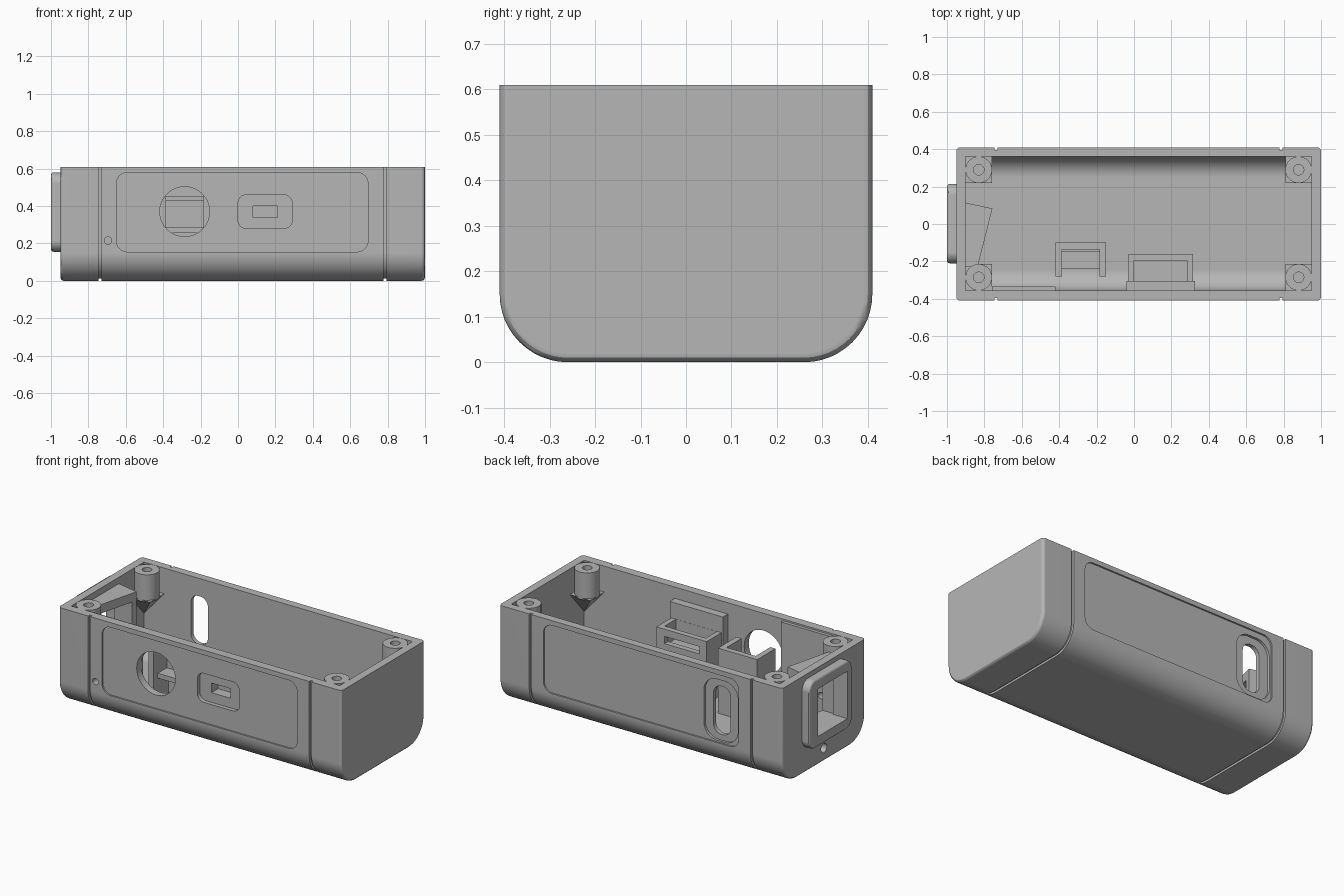
import bpy, bmesh
from math import sin, cos, pi, radians
from mathutils import Vector

cube = bpy.data.objects.get("Cube")
if cube:
    bpy.data.objects.remove(cube, do_unlink=True)

grey = bpy.data.materials.new("matte_grey")
grey.use_nodes = True
grey.diffuse_color = (0.47, 0.47, 0.47, 1)
grey.node_tree.nodes["Principled BSDF"].inputs["Base Color"].default_value = (0.47, 0.47, 0.47, 1)


# ---------- helpers ----------
def arc(cx, cy, r, a0, a1, n=12):
    return [(cx + r * cos(radians(a0 + (a1 - a0) * i / n)),
             cy + r * sin(radians(a0 + (a1 - a0) * i / n))) for i in range(n + 1)]


def disc(cx, cy, r):
    return arc(cx, cy, r, 0, 360, 40)[:-1]


def rect(u0, u1, v0, v1):
    return [(u0, v0), (u1, v0), (u1, v1), (u0, v1)]


def rounded(u0, u1, v0, v1, r):
    return (arc(u0 + r, v0 + r, r, 180, 270, 8) + arc(u1 - r, v0 + r, r, 270, 360, 8)
            + arc(u1 - r, v1 - r, r, 0, 90, 8) + arc(u0 + r, v1 - r, r, 90, 180, 8))


def trough(y0, y1, z0, z1, r):
    """Open-topped U outline with rounded lower corners."""
    return ([(y0, z1)] + arc(y0 + r, z0 + r, r, 180, 270)
            + arc(y1 - r, z0 + r, r, 270, 360) + [(y1, z1)])


PLACE = {"x": lambda u, v, w: (w, u, v),
         "y": lambda u, v, w: (u, w, v),
         "z": lambda u, v, w: (u, v, w)}


def finish(name, bm):
    bmesh.ops.recalc_face_normals(bm, faces=bm.faces)
    mesh = bpy.data.meshes.new(name)
    bm.to_mesh(mesh)
    bm.free()
    mesh.materials.append(grey)
    ob = bpy.data.objects.new(name, mesh)
    bpy.context.collection.objects.link(ob)
    return ob


def prism(name, pts, axis, a, b, bevel=0, pick=None):
    """Extrude a 2D outline along an axis; optionally bevel chosen cap edges."""
    bm = bmesh.new()
    place = PLACE[axis]
    cap = bm.faces.new([bm.verts.new(place(u, v, a)) for u, v in pts])
    ext = bmesh.ops.extrude_face_region(bm, geom=[cap], use_keep_orig=True)
    shift = Vector(place(0, 0, b - a))
    for v in ext["geom"]:
        if isinstance(v, bmesh.types.BMVert):
            v.co += shift
    bmesh.ops.recalc_face_normals(bm, faces=bm.faces)
    if bevel:
        edges = [e for e in bm.edges if pick(e.verts[0].co, e.verts[1].co)]
        bmesh.ops.bevel(bm, geom=edges, offset=bevel, segments=3, profile=0.5,
                        affect="EDGES", clamp_overlap=True)
    return finish(name, bm)


def box(name, x0, x1, y0, y1, z0, z1):
    return prism(name, rect(x0, x1, y0, y1), "z", z0, z1)


def activate(ob):
    bpy.ops.object.select_all(action="DESELECT")
    ob.select_set(True)
    bpy.context.view_layer.objects.active = ob


def carve(ob, *cutters):
    activate(ob)
    for c in cutters:
        m = ob.modifiers.new("cut", "BOOLEAN")
        m.operation, m.solver, m.object = "DIFFERENCE", "EXACT", c
        bpy.ops.object.modifier_apply(modifier=m.name)
        bpy.data.objects.remove(c, do_unlink=True)


def smooth(ob):
    activate(ob)
    bpy.ops.object.shade_smooth_by_angle(angle=radians(30))
    m = ob.modifiers.new("flat_weighting", "WEIGHTED_NORMAL")
    m.keep_sharp = True


# ---------- main case ----------
TOP = 0.61
case = prism("case_shell", trough(-0.41, 0.41, 0, TOP, 0.15), "x", -0.95, 1.0, 0.02,
             lambda p, q: abs(p.x - q.x) < 1e-5 and min(p.z, q.z) < TOP - 0.01)
carve(case, prism("cavity", trough(-0.355, 0.36, 0.05, 0.8, 0.11), "x", -0.90, 0.95))

# seam grooves wrapping the sides and underside
for gx in (-0.738, 0.785):
    band = trough(-0.395, 0.395, 0.013, 0.7, 0.137) + [(0.5, 0.7), (0.5, -0.1), (-0.5, -0.1), (-0.5, 0.7)]
    carve(case, prism("groove", band, "x", gx - 0.008, gx + 0.008))

# shallow panels on front and back
panel = rounded(-0.65, 0.695, 0.155, 0.58, 0.06)
carve(case, prism("front_panel", panel, "y", -0.5, -0.4),
      prism("back_panel", panel, "y", 0.4, 0.5))

# front openings: round window, port recess and slot, pin hole
carve(case,
      prism("window", disc(-0.285, 0.37, 0.133), "y", -0.5, -0.3),
      prism("port_recess", rounded(0.0, 0.29, 0.28, 0.46, 0.045), "y", -0.5, -0.375),
      prism("port_slot", rect(0.08, 0.21, 0.34, 0.40), "y", -0.5, -0.3),
      prism("pin_hole", disc(-0.695, 0.215, 0.02), "y", -0.5, -0.3))

# back switch recess and slot
carve(case,
      prism("switch_recess", rounded(-0.638, -0.403, 0.165, 0.545, 0.09), "y", 0.385, 0.5),
      prism("switch_slot", rounded(-0.577, -0.459, 0.2, 0.5, 0.055), "y", 0.3, 0.5))

# end wall opening and cable hole
opening = rect(-0.16, 0.13, 0.22, 0.515)
carve(case, prism("end_opening", opening, "x", -1.1, -0.85),
      prism("cable_hole", disc(0, 0.085, 0.028), "x", -1.1, -0.85))
smooth(case)

# raised frame on the end
frame = prism("end_frame", rounded(-0.21, 0.215, 0.155, 0.58, 0.06), "x", -1.0, -0.945, 0.015,
              lambda p, q: p.x < -0.99 and q.x < -0.99)
carve(frame, prism("frame_opening", opening, "x", -1.1, -0.85))
smooth(frame)

# ---------- inside ----------
# angled mount behind the end opening
mount = prism("angled_mount", [(-0.905, 0.115), (-0.757, 0.083), (-0.836, -0.23), (-0.905, -0.23)],
              "z", 0.17, 0.57)
carve(mount, prism("mount_opening", [(-0.95, 0.09), (-0.7, 0.035), (-0.7, -0.17), (-0.95, -0.17)],
                   "z", 0.22, 0.515))

# screw posts with tapered corner supports
for sx, px in ((-1, -0.83), (1, 0.88)):
    for sy, py in ((-1, -0.285), (1, 0.29)):
        post = prism("screw_post", disc(px, py, 0.071), "z", 0.44, TOP - 0.001)
        carve(post, prism("screw_hole", disc(px, py, 0.028), "z", 0.47, 0.7))
        smooth(post)
        bm = bmesh.new()
        corner = (px + sx * 0.08, py + sy * 0.08)
        inner = (px - sx * 0.07, py - sy * 0.07)
        for x in (corner[0], inner[0]):
            for y in (corner[1], inner[1]):
                bm.verts.new((x, y, 0.45))
        bm.verts.new((*corner, 0.28))
        bmesh.ops.convex_hull(bm, input=bm.verts)
        finish("post_support", bm)

# sensor cradle behind the round window
cradle = prism("sensor_cradle", [(-0.42, -0.28), (-0.385, -0.28), (-0.385, -0.135), (-0.185, -0.135),
                                 (-0.185, -0.28), (-0.15, -0.28), (-0.15, -0.10), (-0.42, -0.10)],
               "z", 0.04, 0.455)
box("cradle_shelf", -0.39, -0.18, -0.24, -0.13, 0.255, 0.285)
box("cradle_lip", -0.39, -0.18, -0.15, -0.13, 0.28, 0.43)

# port holder: backing plate and open-topped tray
plate = box("port_plate", -0.04, 0.325, -0.36, -0.305, 0.04, 0.54)
carve(plate, prism("plate_slot", rect(0.08, 0.21, 0.34, 0.40), "y", -0.375, -0.2))
tray = box("port_tray", -0.03, 0.315, -0.31, -0.16, 0.04, 0.44)
carve(tray, box("tray_pocket", 0.0, 0.283, -0.304, -0.195, 0.32, 0.6),
      prism("tray_slot", rect(0.02, 0.26, 0.35, 0.395), "y", -0.25, -0.1))

# stiffening plate on the front wall
stiffener = box("wall_stiffener", -0.76, -0.42, -0.36, -0.335, 0.08, 0.6)
carve(stiffener, prism("stiffener_hole", disc(-0.695, 0.215, 0.02), "y", -0.5, -0.3))
